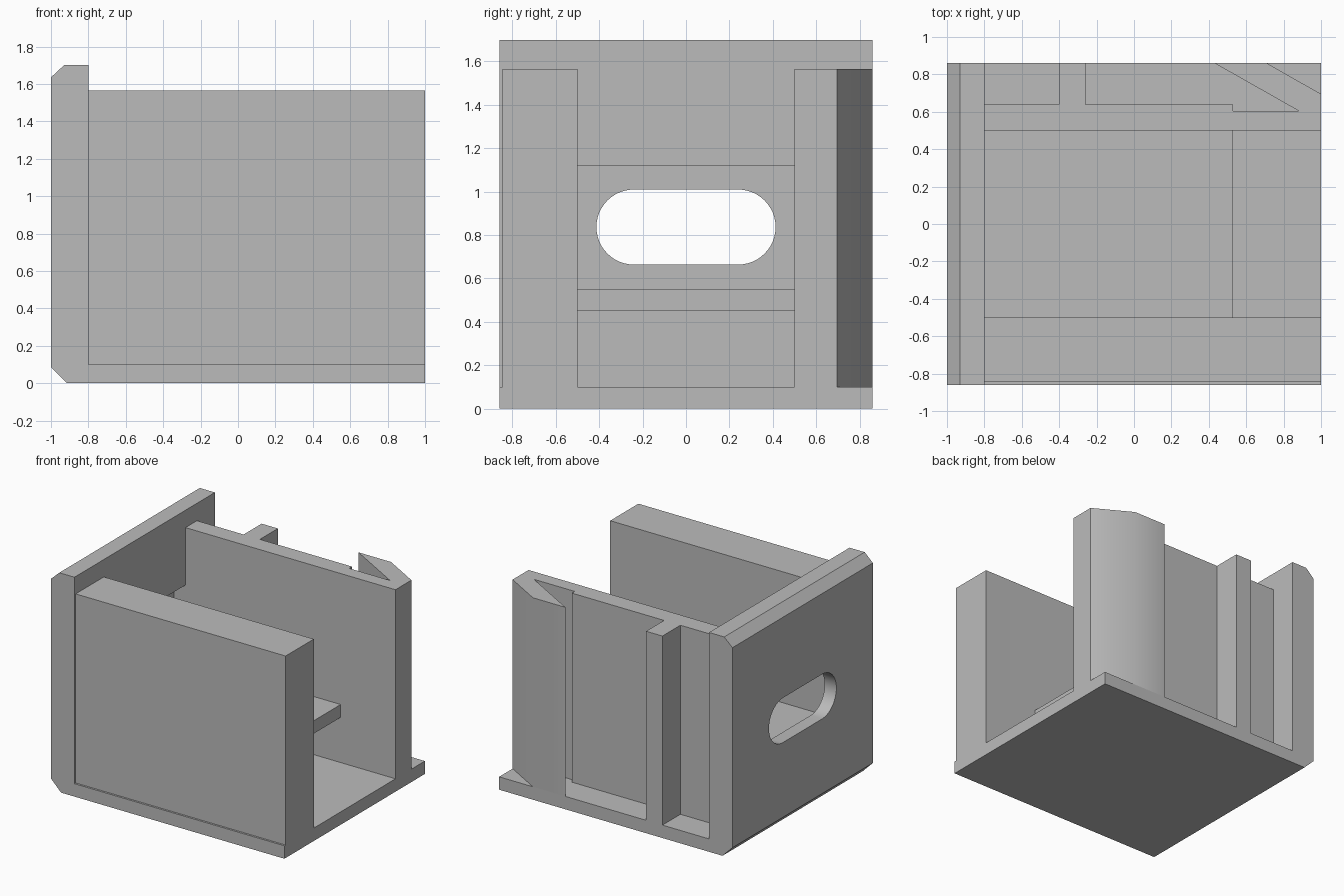
import bpy
import bmesh
from math import radians, sin, cos, pi
from mathutils import Vector

cube = bpy.data.objects.get("Cube")
if cube:
    bpy.data.objects.remove(cube, do_unlink=True)

grey = bpy.data.materials.new("plain_grey")
grey.use_nodes = True
grey.diffuse_color = (0.5, 0.5, 0.5, 1)
grey.node_tree.nodes["Principled BSDF"].inputs["Base Color"].default_value = (0.5, 0.5, 0.5, 1)


def extrude(name, outline, axis, low, high):
    """Extrude a 2D outline along an axis from low to high."""
    def place(a, b, c):
        return {"x": (c, a, b), "y": (a, c, b), "z": (a, b, c)}[axis]

    bm = bmesh.new()
    face = bm.faces.new([bm.verts.new(place(a, b, low)) for a, b in outline])
    moved = bmesh.ops.extrude_face_region(bm, geom=[face])["geom"]
    verts = [v for v in moved if isinstance(v, bmesh.types.BMVert)]
    bmesh.ops.translate(bm, verts=verts, vec=Vector(place(0, 0, high - low)))
    bmesh.ops.recalc_face_normals(bm, faces=bm.faces)
    mesh = bpy.data.meshes.new(name)
    bm.to_mesh(mesh)
    bm.free()
    mesh.materials.append(grey)
    obj = bpy.data.objects.new(name, mesh)
    bpy.context.collection.objects.link(obj)
    return obj


def rect(a0, a1, b0, b1):
    return [(a0, b0), (a1, b0), (a1, b1), (a0, b1)]


def activate(obj):
    bpy.ops.object.select_all(action="DESELECT")
    obj.select_set(True)
    bpy.context.view_layer.objects.active = obj


def cut(obj, cutter):
    mod = obj.modifiers.new("cut", "BOOLEAN")
    mod.operation = "DIFFERENCE"
    mod.solver = "EXACT"
    mod.object = cutter
    activate(obj)
    bpy.ops.object.modifier_apply(modifier=mod.name)
    bpy.data.objects.remove(cutter, do_unlink=True)


# Floor and chamfered end plate share one side profile
frame = extrude("floor_and_end_plate", [
    (-0.915, 0), (1, 0), (1, 0.1), (-0.8, 0.1), (-0.8, 1.7),
    (-0.93, 1.7), (-1, 1.635), (-1, 0.085)], "y", -0.86, 0.86)

# Recess on the inside of the end plate
cut(frame, extrude("recess_cutter", rect(-0.5, 0.5, 0.55, 1.12), "x", -0.9, -0.7))

# Rounded slot through the end plate
slot = []
for side, start in ((1, -pi / 2), (-1, pi / 2)):
    for i in range(25):
        t = start + pi * i / 24
        slot.append((side * 0.24 + 0.173 * cos(t), 0.837 + 0.173 * sin(t)))
cut(frame, extrude("slot_cutter", slot, "x", -1.2, -0.7))

# Thick front wall
front = extrude("front_wall", rect(-0.8, 1, -0.845, -0.5), "z", 0.1, 1.565)

# Back wall with its rib and slanted corner hook
back = extrude("back_wall", [
    (-0.8, 0.5), (1, 0.5), (1, 0.695), (0.71, 0.86), (0.43, 0.86),
    (0.88, 0.605), (0.53, 0.605), (0.53, 0.64), (-0.26, 0.64),
    (-0.26, 0.86), (-0.4, 0.86), (-0.4, 0.64), (-0.8, 0.64)], "z", 0.1, 1.565)

# Shelf between the walls
shelf = extrude("shelf", rect(-0.8, 0.53, -0.5, 0.5), "z", 0.45, 0.55)

for part in (frame, front, back, shelf):
    activate(part)
    bpy.ops.object.shade_smooth_by_angle(angle=radians(32))
